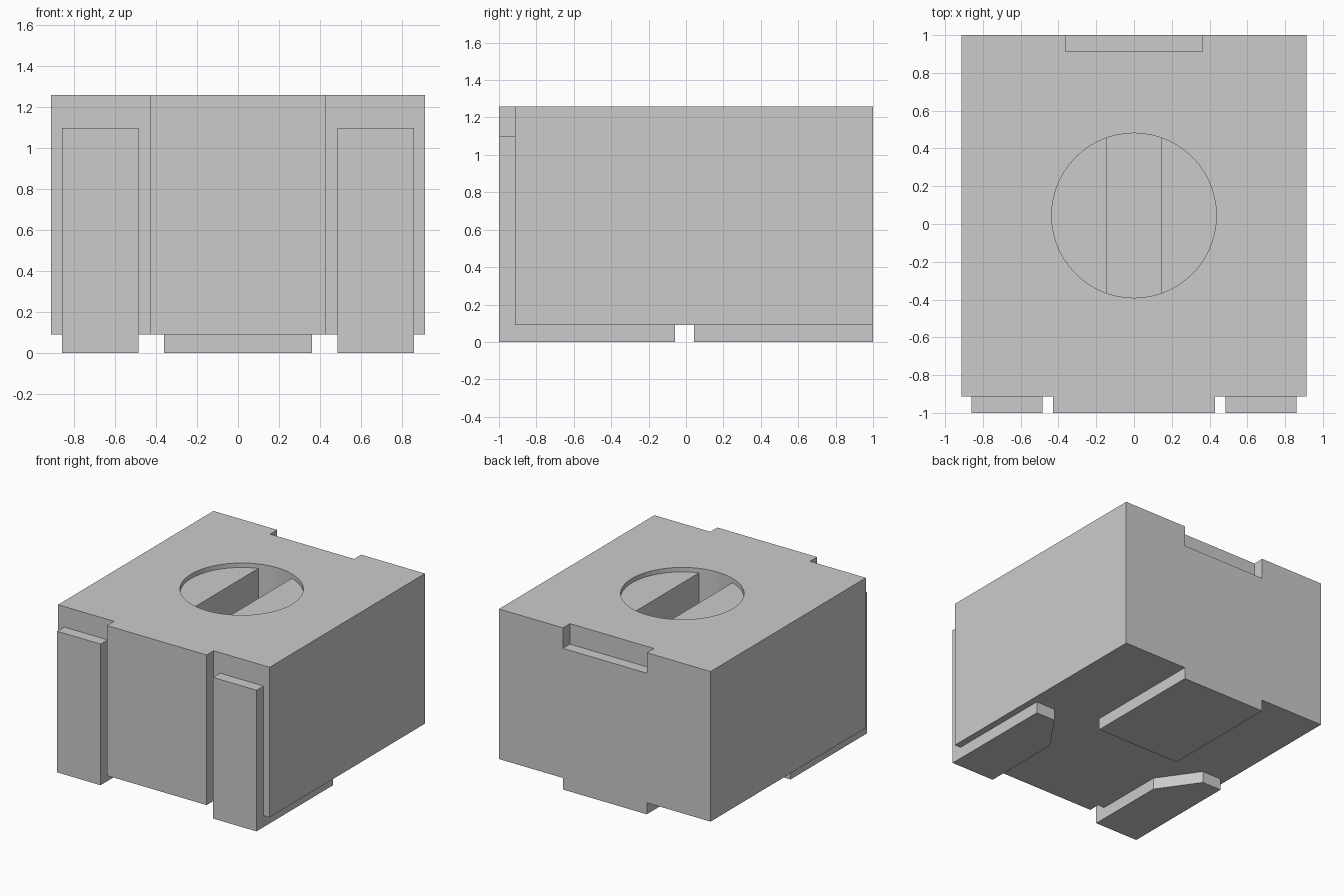
import bpy, bmesh
from math import cos, sin, pi
from mathutils import Vector

if "Cube" in bpy.data.objects:
    bpy.data.objects.remove(bpy.data.objects["Cube"])


def prism(name, outline, lo, hi, axis="z"):
    """Extrude a closed outline: (x, y) along z, or (y, z) along x."""
    bm = bmesh.new()
    place = (lambda p: (p[0], p[1], lo)) if axis == "z" else (lambda p: (lo, p[0], p[1]))
    face = bm.faces.new([bm.verts.new(place(p)) for p in outline])
    ext = bmesh.ops.extrude_face_region(bm, geom=[face])
    shift = Vector((0, 0, hi - lo)) if axis == "z" else Vector((hi - lo, 0, 0))
    verts = [g for g in ext["geom"] if isinstance(g, bmesh.types.BMVert)]
    bmesh.ops.translate(bm, verts=verts, vec=shift)
    bmesh.ops.recalc_face_normals(bm, faces=bm.faces)
    mesh = bpy.data.meshes.new(name)
    bm.to_mesh(mesh)
    bm.free()
    obj = bpy.data.objects.new(name, mesh)
    bpy.context.collection.objects.link(obj)
    return obj


def cut(target, cutter):
    mod = target.modifiers.new("cut", "BOOLEAN")
    mod.operation, mod.solver, mod.object = "DIFFERENCE", "EXACT", cutter
    bpy.context.view_layer.objects.active = target
    bpy.ops.object.modifier_apply(modifier=mod.name)
    bpy.data.objects.remove(cutter)


BASE, TOP, PAD_TOP, T = 0.09, 1.26, 1.10, 0.087

# housing: block with a front tab and a groove down the back
half = [(0.43, -1), (0.43, -1 + T), (0.912, -1 + T), (0.912, 1), (0.362, 1), (0.362, 1 - T)]
housing = prism("housing", half + [(-x, y) for x, y in reversed(half)], BASE, TOP)

# round dial recess with a deep screwdriver slot
N = 56
ring = [(0.436 * cos(2 * pi * i / N), 0.045 + 0.436 * sin(2 * pi * i / N)) for i in range(N)]
cut(housing, prism("dial_cutter", ring, TOP - 0.035, TOP + 0.2))
cut(housing, prism("slot_cutter", [p for p in ring if abs(p[0]) < 0.15], TOP - 0.42, TOP + 0.1))

# rear terminal: L-shaped strip set in the back groove
rear = [(0.043, 0), (1, 0), (1, PAD_TOP), (1 - T, PAD_TOP), (1 - T, BASE), (0.043, BASE)]
prism("rear_terminal", rear, -0.362, 0.362, "x")

# front terminals: L-shaped strips whose feet have a slanted inner corner
front = [(-0.06, 0), (-1, 0), (-1, PAD_TOP), (-1 + T, PAD_TOP), (-1 + T, BASE), (-0.06, BASE)]
for side, label in ((-1, "left"), (1, "right")):
    pad = prism(label + "_front_terminal", front, side * 0.485, side * 0.86, "x")
    bm = bmesh.new()
    bm.from_mesh(pad.data)
    bmesh.ops.bisect_plane(bm, geom=bm.verts[:] + bm.edges[:] + bm.faces[:],
                           plane_co=(side * 0.485, -0.36, 0),
                           plane_no=(-side * 0.30, 0.21, 0), clear_outer=True)
    bmesh.ops.holes_fill(bm, edges=[e for e in bm.edges if e.is_boundary])
    bmesh.ops.recalc_face_normals(bm, faces=bm.faces)
    bm.to_mesh(pad.data)
    bm.free()
